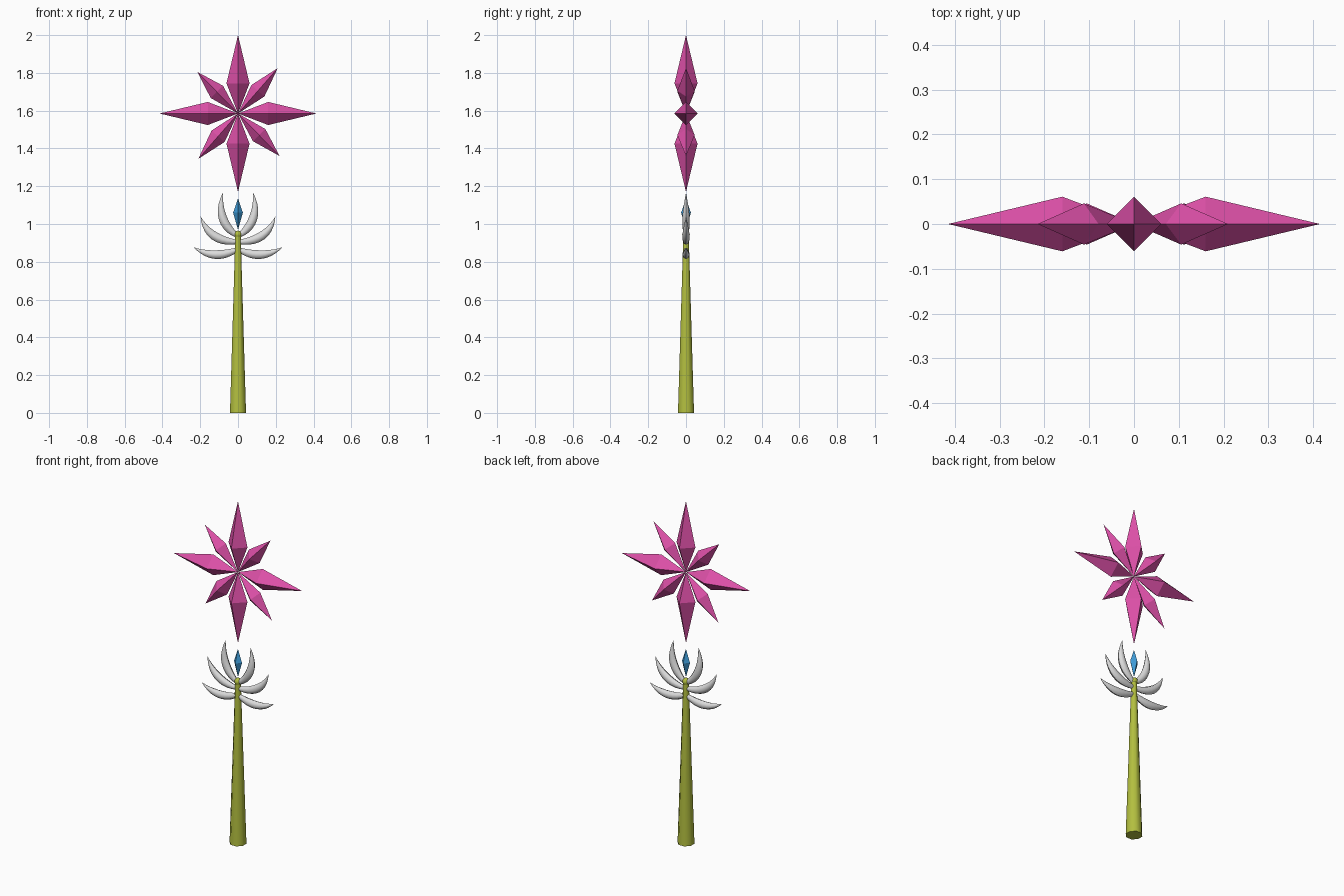
import bpy, bmesh, math
from mathutils import Vector

cube = bpy.data.objects.get("Cube")
if cube:
    bpy.data.objects.remove(cube, do_unlink=True)


def material(name, rgb):
    m = bpy.data.materials.new(name)
    m.use_nodes = True
    m.diffuse_color = (*rgb, 1)
    m.node_tree.nodes["Principled BSDF"].inputs["Base Color"].default_value = (*rgb, 1)
    return m


PINK = material("pink", (0.72, 0.08, 0.39))
WHITE = material("petal white", (0.72, 0.72, 0.72))
BLUE = material("gem blue", (0.05, 0.33, 0.68))
GREEN = material("stem green", (0.45, 0.52, 0.05))


def loft(name, mat, spine, radii, sides, depth=1.0, turn=0.0, smooth=False):
    """Skin rings along a spine in the xz plane; a zero radius makes a point."""
    bm = bmesh.new()
    pts = [Vector((x, 0, z)) for x, z in spine]
    rings = []
    for i, (p, r) in enumerate(zip(pts, radii)):
        t = (pts[min(i + 1, len(pts) - 1)] - pts[max(i - 1, 0)]).normalized()
        across, y = Vector((t.z, 0, -t.x)), Vector((0, depth, 0))
        if r == 0:
            rings.append([bm.verts.new(p)])
            continue
        angles = [turn + math.tau * k / sides for k in range(sides)]
        rings.append([bm.verts.new(p + r * (math.cos(a) * across + math.sin(a) * y))
                      for a in angles])
    for a, b in zip(rings, rings[1:]):
        for k in range(sides):
            n = (k + 1) % sides
            quad = [a[k % len(a)], a[n % len(a)], b[n % len(b)], b[k % len(b)]]
            bm.faces.new(list(dict.fromkeys(quad)))
    for ring in (rings[0], rings[-1]):
        if len(ring) > 1:
            bm.faces.new(ring)
    bmesh.ops.recalc_face_normals(bm, faces=bm.faces)
    me = bpy.data.meshes.new(name)
    bm.to_mesh(me)
    bm.free()
    me.materials.append(mat)
    ob = bpy.data.objects.new(name, me)
    bpy.context.collection.objects.link(ob)
    if smooth:
        bpy.ops.object.select_all(action="DESELECT")
        ob.select_set(True)
        bpy.context.view_layer.objects.active = ob
        bpy.ops.object.shade_smooth_by_angle(angle=math.radians(50))
    return ob


# Star: four long rays and four short ones between them
CENTRE = Vector((0, 1.585))


def ray(name, tip, belly, radius):
    tip = Vector(tip)
    mid = tip.normalized() * belly
    loft(name, PINK, [CENTRE, CENTRE + mid, CENTRE + tip], [0, radius, 0], 4)


for side, d in {"top": (0, 1), "left": (1, 0), "bottom": (0, -1), "right": (-1, 0)}.items():
    ray(f"long_ray_{side}", Vector(d) * 0.415, 0.16, 0.061)
for side, d in {"top_left": (0.21, 0.24), "bottom_left": (0.22, -0.225),
                "bottom_right": (-0.21, -0.24), "top_right": (-0.215, 0.22)}.items():
    ray(f"short_ray_{side}", d, 0.16, 0.046)

# Gem floating above the stem
loft("gem", BLUE, [(0, 0.97), (0, 1.06), (0, 1.135)], [0, 0.026, 0], 4)

# Tapered stem with a small round knob on top
loft("stem", GREEN, [(0, 0), (0, 0.8), (0, 0.94)], [0.046, 0.02, 0.016], 8,
     turn=math.pi / 8, smooth=True)
bpy.ops.mesh.primitive_uv_sphere_add(segments=12, ring_count=8, radius=0.02,
                                     location=(0, 0, 0.945))
knob = bpy.context.object
knob.name = "stem_knob"
knob.data.materials.append(GREEN)
bpy.ops.object.shade_smooth()


# Curved petals: a crescent through root, middle and tip, mirrored left and right
def petal(name, root, mid, tip, side):
    root, mid, tip = Vector(root), Vector(mid), Vector(tip)
    bend = 2 * mid - (root + tip) / 2
    spine, radii = [], []
    steps = 10
    for i in range(steps + 1):
        t = i / steps
        p = root * (1 - t) ** 2 + bend * 2 * t * (1 - t) + tip * t * t
        spine.append((p.x * side, p.y))
        radii.append(0 if i == steps else 0.01 + 0.014 * math.sin(math.pi * t ** 0.9)
                     - 0.01 * t ** 3)
    loft(name, WHITE, spine, radii, 8, depth=0.85, smooth=True)


PETALS = {"lower": ((0, 0.867), (0.12, 0.838), (0.235, 0.877)),
          "middle": ((0, 0.905), (0.127, 0.938), (0.198, 1.04)),
          "upper": ((0, 0.935), (0.08, 1.03), (0.08, 1.167))}
for level, (root, mid, tip) in PETALS.items():
    for label, side in (("left", 1), ("right", -1)):
        petal(f"{level}_petal_{label}", root, mid, tip, side)
